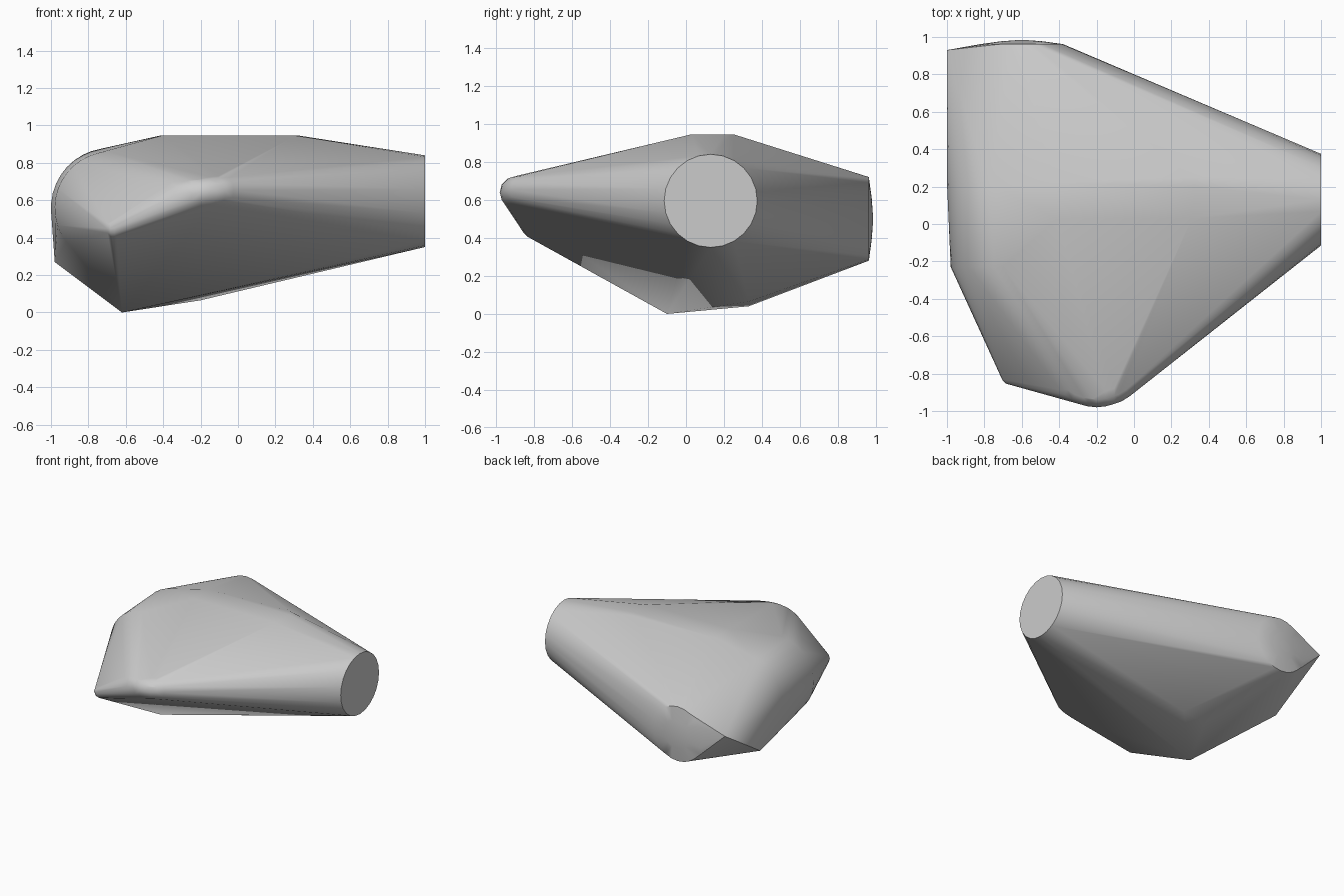
import bpy, bmesh, math
from mathutils import Vector

old = bpy.data.objects.get("Cube")
if old:
    bpy.data.objects.remove(old, do_unlink=True)


def ring(center, u, v, radius, count, start=0, end=360):
    """Points on an arc in the plane of u and v."""
    c, u, v = Vector(center), Vector(u), Vector(v)
    full = end - start == 360
    steps = count if full else count - 1
    angles = [math.radians(start + (end - start) * i / steps) for i in range(count)]
    return [c + radius * (math.cos(a) * u + math.sin(a) * v) for a in angles]


def ball(center, radius, rows=7, count=12):
    """Points on a small sphere."""
    points = []
    for i in range(rows):
        t = math.pi * i / (rows - 1)
        level = Vector(center) + Vector((0, 0, radius * math.cos(t)))
        points += ring(level, X, Y, radius * math.sin(t), count)
    return points


X, Y, Z = (1, 0, 0), (0, 1, 0), (0, 0, 1)
points = []

# Round flat end on the left
points += ring((1, 0.13, 0.595), Y, Z, 0.245, 24)

# Shallow domed end at the back
points += ring((-0.6, 0.962, 0.5), X, Z, 0.22, 24)
points += ring((-0.6, 0.977, 0.5), X, Z, 0.11, 16)
points.append(Vector((-0.6, 0.985, 0.5)))

# Rounded right shoulder
points += ring((-0.68, -0.23, 0.56), X, Z, 0.30, 20, 75, 255)
points += ring((-0.68, 0.2, 0.56), X, Z, 0.32, 12, 80, 185)

# Rounded front rim: a tilted disc with a soft edge
rim_axis = Vector((1, 0, 0.1)).normalized()
for spot in ring((-0.2, -0.68, 0.64), rim_axis, Y, 0.22, 28):
    points += ball(spot, 0.08)

# Small knob at the lower front corner
points += ball((-0.66, -0.81, 0.45), 0.05)

# Top plateau, keel and right-hand corners
corners = [
    (-0.41, 0.03, 0.945), (0.31, 0.03, 0.945), (0.33, 0.2, 0.945),
    (0.3, 0.25, 0.945), (-0.42, 0.22, 0.945),
    (-0.62, -0.1, 0), (-0.4, 0.33, 0.04), (-0.2, 0.33, 0.065),
    (-0.98, 0.45, 0.27), (-1, 0.93, 0.575),
]
points += [Vector(c) for c in corners]

# Stretch one taut skin over all the parts
bm = bmesh.new()
for p in points:
    bm.verts.new(p)
bmesh.ops.remove_doubles(bm, verts=bm.verts, dist=0.002)
hull = bmesh.ops.convex_hull(bm, input=bm.verts, use_existing_faces=False)
loose = [v for v in bm.verts if not v.link_faces]
bmesh.ops.delete(bm, geom=loose, context='VERTS')
bmesh.ops.dissolve_limit(bm, angle_limit=math.radians(0.5),
                         verts=bm.verts, edges=bm.edges)
bmesh.ops.recalc_face_normals(bm, faces=bm.faces)

mesh = bpy.data.meshes.new("hull_body")
bm.to_mesh(mesh)
bm.free()
body = bpy.data.objects.new("hull_body", mesh)
bpy.context.collection.objects.link(body)

# Plain grey finish
grey = bpy.data.materials.new("light_grey")
grey.use_nodes = True
colour = (0.6, 0.6, 0.6, 1)
grey.diffuse_color = colour
grey.node_tree.nodes["Principled BSDF"].inputs["Base Color"].default_value = colour
mesh.materials.append(grey)

bpy.ops.object.select_all(action='DESELECT')
body.select_set(True)
bpy.context.view_layer.objects.active = body
bpy.ops.object.shade_smooth_by_angle(angle=math.radians(35))
